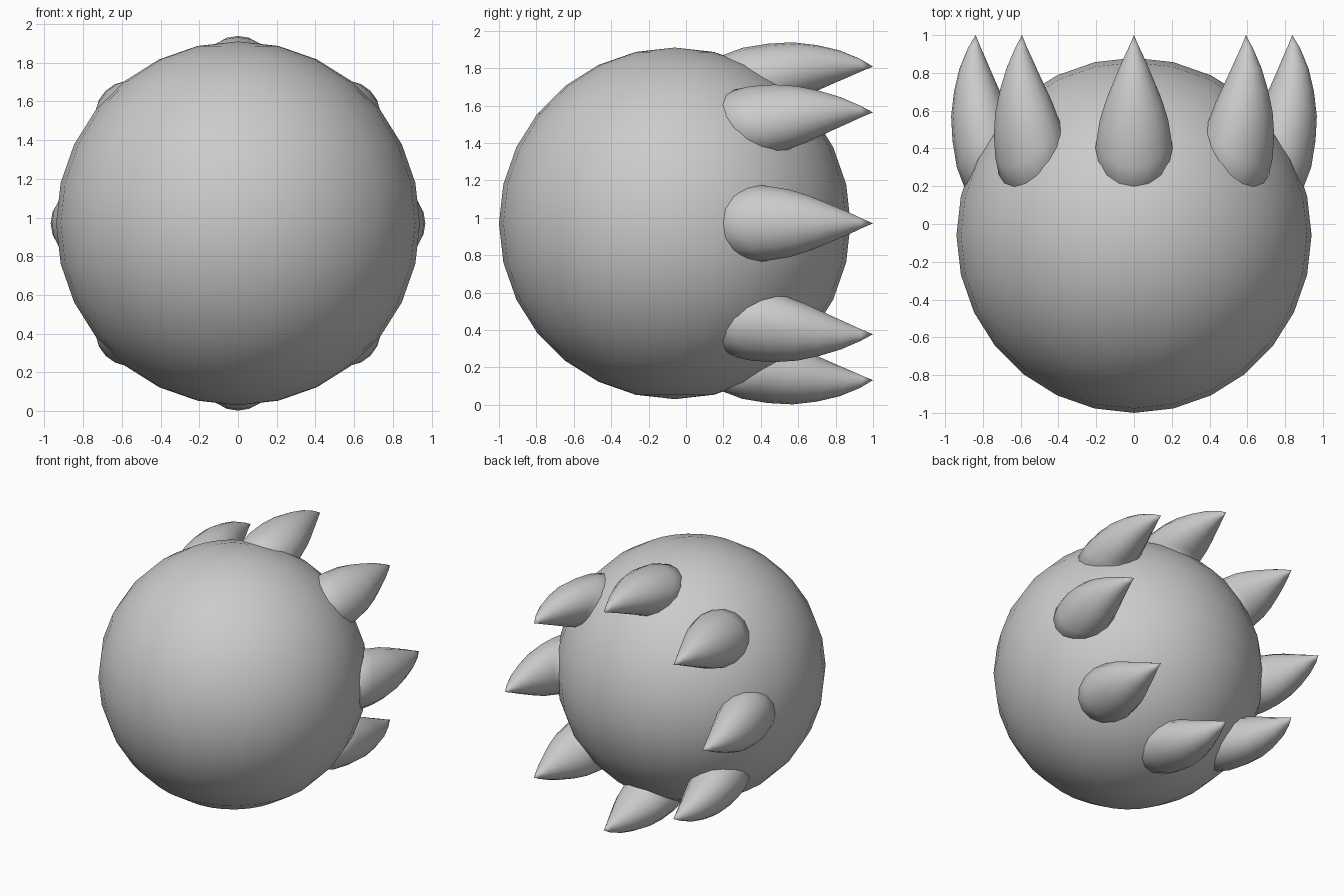
import bpy, bmesh, math
from mathutils import Vector, Matrix

if "Cube" in bpy.data.objects:
    bpy.data.objects.remove(bpy.data.objects["Cube"])

CENTRE_Z = 0.97
grey = bpy.data.materials.new("grey")
grey.diffuse_color = (0.6, 0.6, 0.6, 1)
grey.use_nodes = True
grey.node_tree.nodes["Principled BSDF"].inputs["Base Color"].default_value = grey.diffuse_color


def finish(bm, name):
    bmesh.ops.recalc_face_normals(bm, faces=bm.faces)
    for f in bm.faces:
        f.smooth = True
    me = bpy.data.meshes.new(name)
    bm.to_mesh(me)
    bm.free()
    me.materials.append(grey)
    ob = bpy.data.objects.new(name, me)
    bpy.context.collection.objects.link(ob)
    return ob


# round body
bm = bmesh.new()
bmesh.ops.create_uvsphere(bm, u_segments=28, v_segments=14, radius=0.94)
bmesh.ops.translate(bm, verts=bm.verts, vec=(0, -0.06, CENTRE_Z))
finish(bm, "ball_body")

# curved spike sections: outer (y, r), inner (y, r), half width
SECTIONS = [
    ((0.12, 0.78), (0.50, 0.54), 0.18),
    ((0.20, 0.90), (0.60, 0.665), 0.205),
    ((0.30, 0.938), (0.63, 0.678), 0.195),
    ((0.44, 0.961), (0.67, 0.695), 0.18),
    ((0.57, 0.968), (0.73, 0.722), 0.15),
    ((0.70, 0.953), (0.80, 0.753), 0.11),
    ((0.82, 0.925), (0.88, 0.787), 0.068),
    ((0.93, 0.880), (0.95, 0.818), 0.026),
]
TIP = (1.0, 0.838)
SIDES = 16


def spike(name, angle):
    bm = bmesh.new()
    rings = []
    for outer, inner, half in SECTIONS:
        o, i = Vector((0, *outer)), Vector((0, *inner))
        mid, arm = (o + i) / 2, (o - i) / 2
        ring = []
        for k in range(SIDES):
            a = 2 * math.pi * k / SIDES
            ring.append(bm.verts.new(mid + arm * math.cos(a)
                                     + Vector((half * math.sin(a), 0, 0))))
        rings.append(ring)
    for a, b in zip(rings, rings[1:]):
        for k in range(SIDES):
            n = (k + 1) % SIDES
            bm.faces.new((a[k], a[n], b[n], b[k]))
    tip = bm.verts.new((0, *TIP))
    for k in range(SIDES):
        bm.faces.new((rings[-1][k], rings[-1][(k + 1) % SIDES], tip))
    bm.faces.new(rings[0])
    bmesh.ops.transform(bm, verts=bm.verts,
                        matrix=Matrix.Translation((0, 0, CENTRE_Z))
                        @ Matrix.Rotation(angle, 4, 'Y'))
    return finish(bm, name)


# ring of eight spikes sweeping backwards
for n in range(8):
    spike(f"spike_{n + 1}", n * math.pi / 4)
